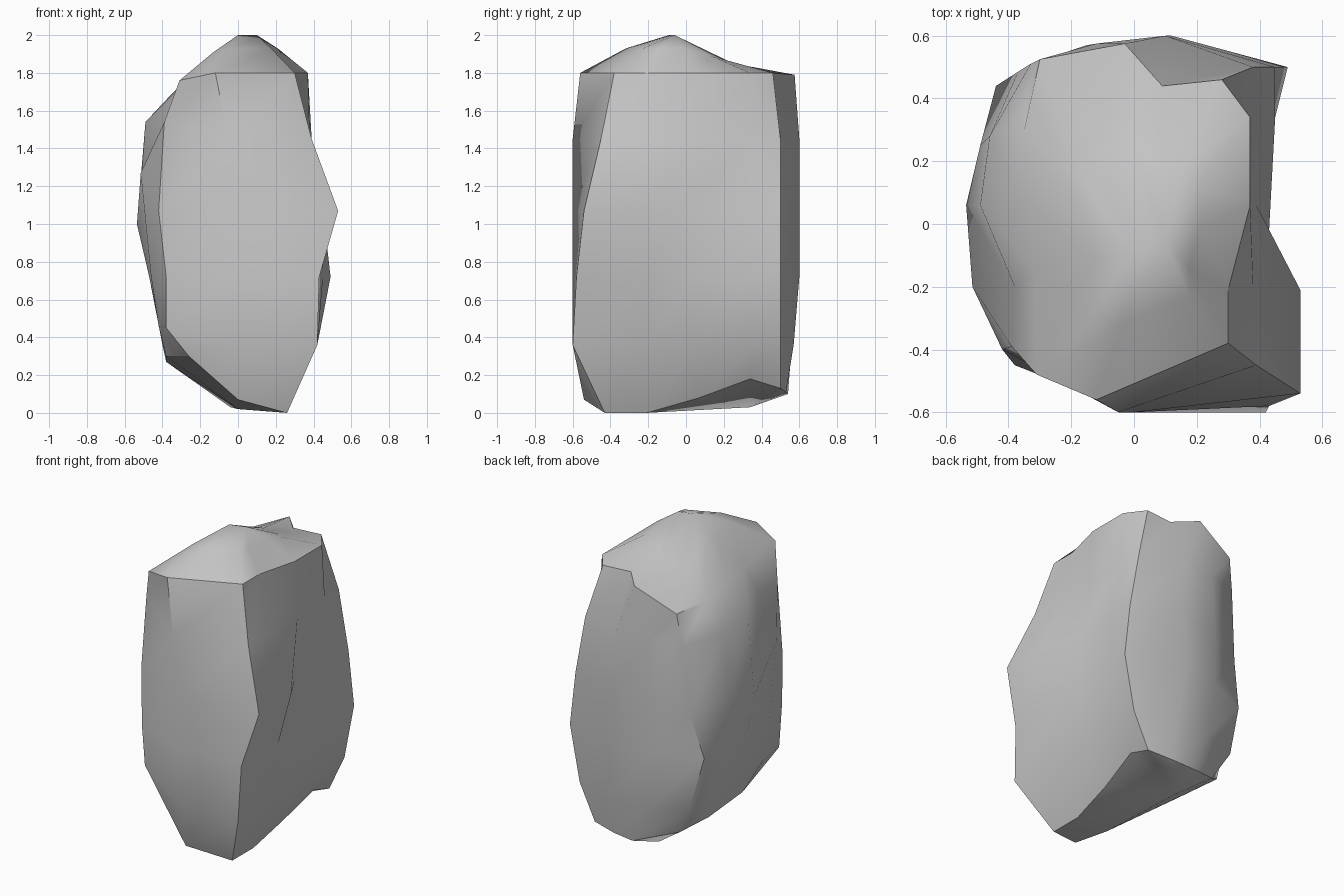
import bpy
import bmesh
import math
from mathutils import Vector

cube = bpy.data.objects.get("Cube")
if cube:
    bpy.data.objects.remove(cube, do_unlink=True)


def make_material(name, colour):
    material = bpy.data.materials.new(name)
    material.use_nodes = True
    material.diffuse_color = colour
    shader = next(n for n in material.node_tree.nodes if n.type == "BSDF_PRINCIPLED")
    shader.inputs["Base Color"].default_value = colour
    shader.inputs["Roughness"].default_value = 0.9
    return material


def outline(height, points):
    """Cross-section, counter-clockwise from the front right corner.
    A point may carry its own height as a third number."""
    return [Vector(p if len(p) == 3 else (*p, height)) for p in points]


def bridge(bm, lower, upper):
    count = len(lower)
    for i in range(count):
        j = (i + 1) % count
        bm.faces.new((lower[i], lower[j], upper[j], upper[i]))


def cap(bm, ring, tips):
    """Close a ring onto a short ridge, each vertex joining its nearest tip."""
    ridge = [bm.verts.new(t) for t in tips]
    for i, a in enumerate(ring):
        b = ring[(i + 1) % len(ring)]
        near_a, near_b = (min(ridge, key=lambda t: (t.co - v.co).length) for v in (a, b))
        if near_a == near_b:
            bm.faces.new((a, b, near_a))
        else:
            bm.faces.new((a, b, near_b, near_a))


def crease(bm, path):
    for a, b in zip(path, path[1:]):
        bm.edges.get((a, b)).smooth = False


# Chipped underside edge, lifted at the back and left
base = outline(0, (
    (.26, -.43), (.26, -.21), (.28, .07, .08), (.31, .34, .18),
    (.31, .5, .13), (.15, .53, .11), (.01, .54, .1), (-.25, .42, .18),
    (-.38, .31, .27), (-.38, -.04, .3), (-.32, -.25, .3),
    (-.26, -.44, .3), (0, -.54, .07)))

# Body cross-sections
foot = outline(.36, (
    (.42, -.6), (.42, -.2), (.42, .05), (.42, .34), (.42, .5), (.15, .57),
    (-.1, .56), (-.35, .47), (-.4, .31), (-.41, 0, .44),
    (-.42, -.2, .46), (-.38, -.42, .45), (0, -.6)))
waist = outline(.72, (
    (.43, -.58), (.43, -.2), (.43, .03), (.45, .34), (.49, .5), (.1, .6),
    (-.15, .57), (-.44, .44), (-.46, .3), (-.47, .05),
    (-.46, -.2), (-.38, -.45), (0, -.6)))
belly = outline(1.07, (
    (.53, -.54), (.53, -.21), (.43, -.03), (.45, .34), (.45, .5), (.12, .6),
    (-.15, .57), (-.37, .485, 1), (-.49, .25), (-.535, .06, 1),
    (-.515, -.2, 1.27), (-.42, -.4), (0, -.6)))
shoulder = outline(1.45, (
    (.39, -.45), (.38, -.2), (.39, .06), (.39, .34), (.38, .5), (.1, .6),
    (-.12, .575), (-.33, .51), (-.46, .28, 1.48), (-.49, .06, 1.54),
    (-.38, -.2, 1.55), (-.39, -.39, 1.54), (-.05, -.6)))

# Uneven upper rim, notched at the back and lower on the left
rim = outline(1.8, (
    (.3, -.38), (.3, -.21), (.37, .06), (.37, .34), (.28, .46), (.09, .44),
    (-.03, .575, 1.79), (-.3, .525, 1.66), (-.35, .3, 1.67),
    (-.34, .07, 1.7), (-.32, -.15, 1.71), (-.31, -.48, 1.76), (-.12, -.56)))

# Rounded crown rising to a short peak
peaks = (Vector((0, -.09, 2)), Vector((.1, -.06, 2)))
middle = (peaks[0] + peaks[1]) / 2
crown = []
for point in rim:
    mid = point.lerp(middle, .5)
    mid.z += .03 - .3 * max(mid.y, 0)
    crown.append(mid)

# Boulder body, lofted through the sections and closed at both ends
bm = bmesh.new()
rings = [[bm.verts.new(p) for p in section]
         for section in (base, foot, waist, belly, shoulder, rim, crown)]
for lower, upper in zip(rings, rings[1:]):
    bridge(bm, lower, upper)
cap(bm, rings[-1], peaks)
cap(bm, rings[0], ((0, -.25, .02), (-.04, .34, .03)))
bmesh.ops.recalc_face_normals(bm, faces=bm.faces)

# Broken edges: underside, front and right of the rim, upright corners
crease(bm, rings[0] + rings[0][:1])
crease(bm, rings[5][11:] + rings[5][:7])
for corner in (0, 4, 11):
    crease(bm, [ring[corner] for ring in rings[:6]])

mesh = bpy.data.meshes.new("boulder")
bm.to_mesh(mesh)
bm.free()
boulder = bpy.data.objects.new("boulder", mesh)
bpy.context.collection.objects.link(boulder)
mesh.materials.append(make_material("stone grey", (.57, .57, .57, 1)))

# Soft faces between the crisp edges
bpy.ops.object.select_all(action="DESELECT")
boulder.select_set(True)
bpy.context.view_layer.objects.active = boulder
bpy.ops.object.shade_smooth_by_angle(angle=math.radians(45), keep_sharp_edges=True)
